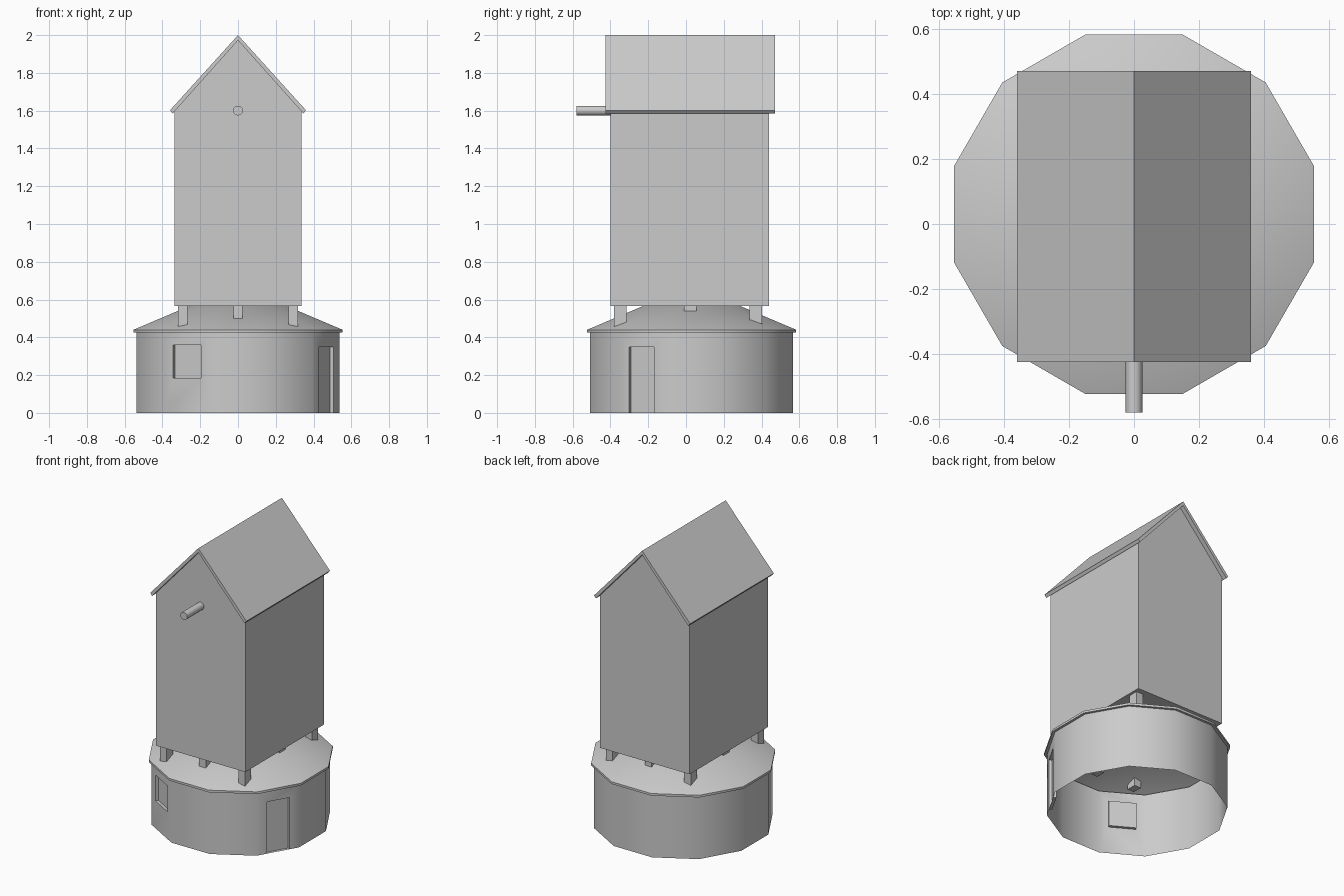
import bpy, bmesh
from math import cos, sin, radians
from mathutils import Vector

if "Cube" in bpy.data.objects:
    bpy.data.objects.remove(bpy.data.objects["Cube"])

grey = bpy.data.materials.new("plain grey")
grey.use_nodes = True
grey.diffuse_color = (0.6, 0.6, 0.6, 1)
grey.node_tree.nodes["Principled BSDF"].inputs["Base Color"].default_value = (0.6, 0.6, 0.6, 1)

CY = 0.03        # tower centre along y
SIDES = 12
WALL_R, EAVE_R = 0.556, 0.573
WALL_TOP, EAVE_LOW, EAVE_TOP, APEX = 0.435, 0.425, 0.44, 0.675


def finish(name, bm, smooth=False, recalc=True):
    bmesh.ops.remove_doubles(bm, verts=bm.verts, dist=1e-5)
    if recalc:
        bmesh.ops.recalc_face_normals(bm, faces=bm.faces)
    mesh = bpy.data.meshes.new(name)
    bm.to_mesh(mesh)
    bm.free()
    mesh.materials.append(grey)
    obj = bpy.data.objects.new(name, mesh)
    bpy.context.collection.objects.link(obj)
    if smooth:
        bpy.ops.object.select_all(action='DESELECT')
        obj.select_set(True)
        bpy.context.view_layer.objects.active = obj
        bpy.ops.object.shade_smooth_by_angle(angle=radians(35))
    return obj


def face(bm, *points):
    bm.faces.new([bm.verts.new(p) for p in points])


def box(name, centre, size):
    bm = bmesh.new()
    bmesh.ops.create_cube(bm, size=1)
    bmesh.ops.scale(bm, vec=size, verts=bm.verts)
    bmesh.ops.translate(bm, vec=centre, verts=bm.verts)
    return finish(name, bm)


def prism(name, profile, y0, y1):
    """Extrude an x-z outline from y0 to y1."""
    bm = bmesh.new()
    f = bm.faces.new([bm.verts.new((x, y0, z)) for x, z in profile])
    new = bmesh.ops.extrude_face_region(bm, geom=[f])["geom"]
    verts = [v for v in new if isinstance(v, bmesh.types.BMVert)]
    bmesh.ops.translate(bm, vec=(0, y1 - y0, 0), verts=verts)
    return finish(name, bm)


def ring_point(r, i, z):
    a = radians(-135 + 360 / SIDES * i)
    return Vector((r * cos(a), CY + r * sin(a), z))


# Round base wall, open below, with a recessed window and door
openings = {0: (0.2, 0.795, 0.185, 0.36), 3: (0.25, 0.775, 0.0, 0.35)}
bm = bmesh.new()
for i in range(SIDES):
    a, b = ring_point(WALL_R, i, 0), ring_point(WALL_R, i + 1, 0)
    up = Vector((0, 0, WALL_TOP))
    outer = [a, b, b + up, a + up]
    if i not in openings:
        face(bm, *outer)
        continue
    t0, t1, z0, z1 = openings[i]
    hole = [a.lerp(b, t) + Vector((0, 0, z)) for t, z in ((t0, z0), (t1, z0), (t1, z1), (t0, z1))]
    inward = (Vector((0, CY, 0)) - (a + b) / 2).normalized() * 0.02
    panel = [p + inward for p in hole]
    for k in range(4):
        n = (k + 1) % 4
        if k or z0 > 0:
            face(bm, outer[k], outer[n], hole[n], hole[k])
        face(bm, hole[k], hole[n], panel[n], panel[k])
    face(bm, *panel)
finish("base_wall", bm, smooth=True, recalc=False)

# Low conical roof with a thin eave
bm = bmesh.new()
rings = ((WALL_R, EAVE_LOW), (EAVE_R, EAVE_LOW), (EAVE_R, EAVE_TOP))
for i in range(SIDES):
    for (r0, z0), (r1, z1) in zip(rings, rings[1:]):
        face(bm, ring_point(r0, i, z0), ring_point(r0, i + 1, z0),
             ring_point(r1, i + 1, z1), ring_point(r1, i, z1))
    face(bm, ring_point(EAVE_R, i, EAVE_TOP), ring_point(EAVE_R, i + 1, EAVE_TOP), (0, CY, APEX))
finish("base_roof", bm, smooth=True, recalc=False)

# Posts carrying the upper body
for row, y in (("front", -0.347), ("middle", 0.022), ("back", 0.37)):
    for side, x in (("right", -0.293), ("centre", 0), ("left", 0.293)):
        if row == "middle" and side == "centre":
            continue
        box(f"post_{row}_{side}", (x, y, 0.503), (0.05, 0.066, 0.135))

# Tall gabled body
prism("body", [(-0.335, 0.565), (0.335, 0.565), (0.335, 1.6), (0, 1.98), (-0.335, 1.6)], -0.40, 0.44)

# Thin pitched roof
prism("body_roof", [(-0.36, 1.602), (0, 2.0), (0.36, 1.602),
                    (0.346, 1.585), (0, 1.972), (-0.346, 1.585)], -0.425, 0.47)

# Shaft stub on the front gable
bm = bmesh.new()
bmesh.ops.create_cone(bm, cap_ends=True, segments=12, radius1=0.026, radius2=0.026, depth=0.2)
shaft = finish("shaft", bm, smooth=True)
shaft.rotation_euler = (radians(90), 0, 0)
shaft.location = (0, -0.48, 1.6)
